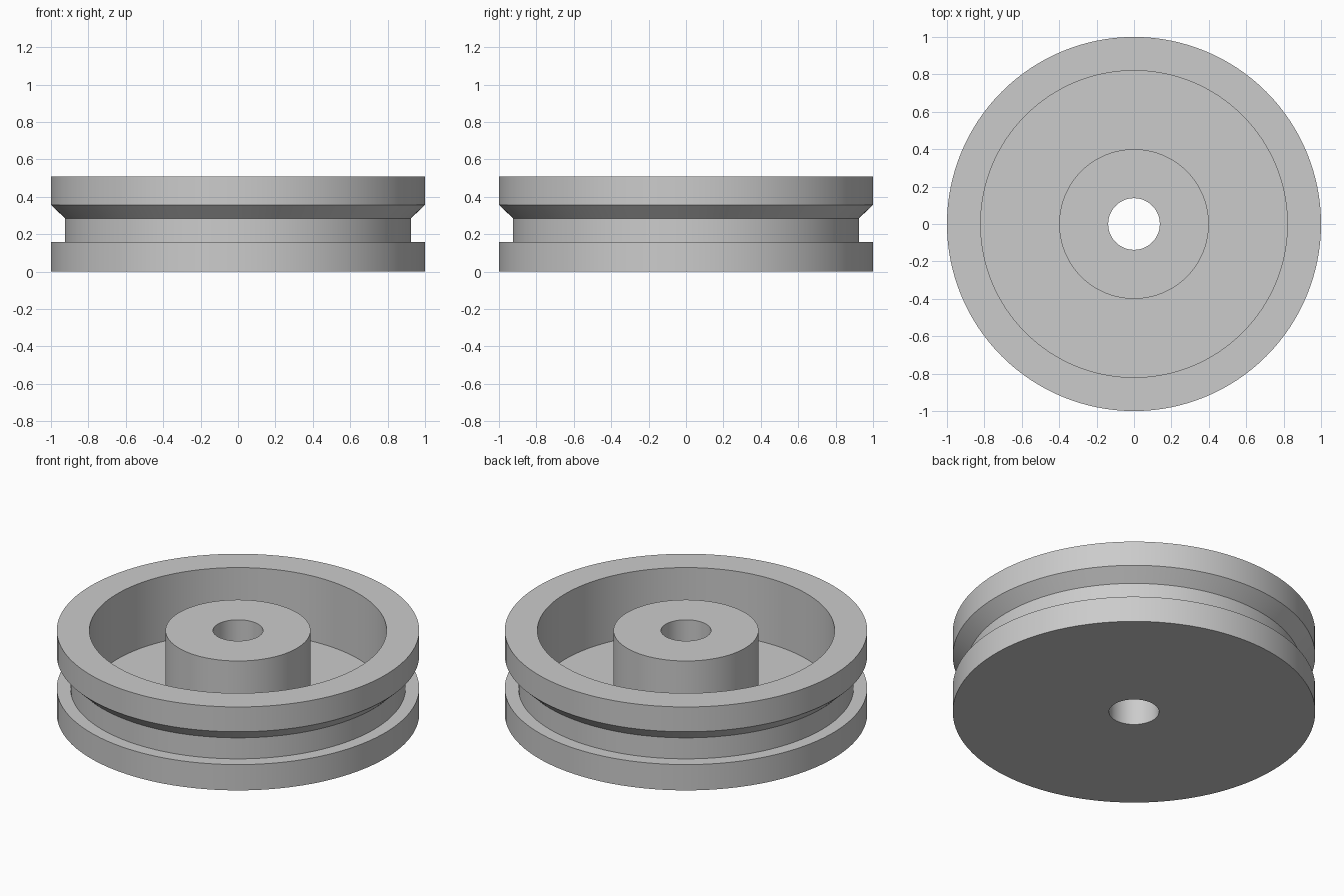
import bpy
import bmesh
import math

cube = bpy.data.objects.get("Cube")
if cube:
    bpy.data.objects.remove(cube, do_unlink=True)

SEGMENTS = 128

# Plain grey material
grey = bpy.data.materials.new("plain grey")
grey.use_nodes = True
colour = (0.6, 0.6, 0.6, 1)
grey.diffuse_color = colour
grey.node_tree.nodes["Principled BSDF"].inputs["Base Color"].default_value = colour


def lathe(name, profile):
    """Revolve a closed (radius, height) profile about the z axis."""
    bm = bmesh.new()
    verts = [bm.verts.new((r, 0, z)) for r, z in profile]
    edges = [bm.edges.new((a, b)) for a, b in zip(verts, verts[1:] + verts[:1])]
    bmesh.ops.spin(bm, geom=verts + edges, cent=(0, 0, 0), axis=(0, 0, 1),
                   angle=math.tau, steps=SEGMENTS, use_duplicate=False)
    bmesh.ops.remove_doubles(bm, verts=bm.verts, dist=0.0001)
    bmesh.ops.recalc_face_normals(bm, faces=bm.faces)
    mesh = bpy.data.meshes.new(name)
    bm.to_mesh(mesh)
    bm.free()
    mesh.materials.append(grey)
    obj = bpy.data.objects.new(name, mesh)
    bpy.context.collection.objects.link(obj)
    bpy.ops.object.select_all(action="DESELECT")
    obj.select_set(True)
    bpy.context.view_layer.objects.active = obj
    bpy.ops.object.shade_smooth_by_angle(angle=math.radians(30))
    return obj


height, floor = 0.508, 0.11
bore, hub, inner, groove, outer = 0.138, 0.4, 0.82, 0.925, 1.0

# Pulley wheel: bore, hub, recessed web, rim and outer belt groove
lathe("pulley_wheel", [
    (bore, 0), (outer, 0), (outer, 0.157),
    (groove, 0.157), (groove, 0.285), (outer, 0.357),
    (outer, height), (inner, height), (inner, floor),
    (hub, floor), (hub, height), (bore, height),
])
